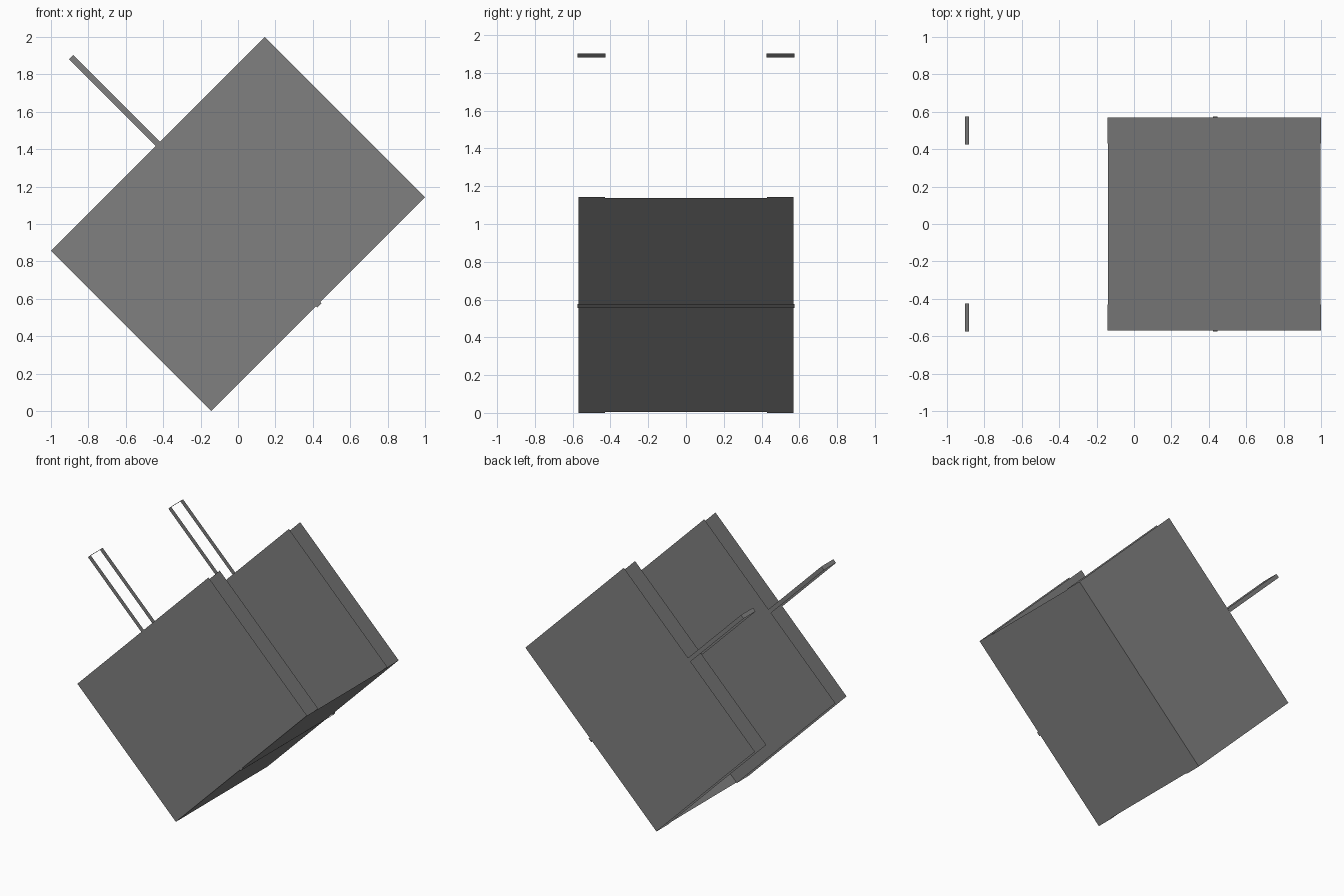
import bpy, bmesh, math
from mathutils import Matrix, Vector

if "Cube" in bpy.data.objects:
    bpy.data.objects.remove(bpy.data.objects["Cube"], do_unlink=True)

grey = bpy.data.materials.new("mid_grey")
grey.use_nodes = True
COLOUR = (0.216, 0.216, 0.216, 1)
grey.diffuse_color = COLOUR
grey.node_tree.nodes["Principled BSDF"].inputs["Base Color"].default_value = COLOUR

# Tilted frame: local x runs along the floor, local z is the wall height
TILT = Matrix.Translation((-0.142, 0, 0)) @ Matrix.Rotation(math.radians(-45), 4, 'Y')
LENGTH, HEIGHT = 1.615, 1.213
OUTER, INNER = 0.57, 0.43
MID = LENGTH / 2
STRIP = 0.016          # half width of handles and strap


def open_box(name, low, high, keep):
    """Box between two corners that keeps only the faces with the listed normals."""
    low, high = Vector(low), Vector(high)
    size = high - low
    bm = bmesh.new()
    bmesh.ops.create_cube(bm, size=1)
    bm.normal_update()
    drop = [f for f in bm.faces
            if not any(f.normal.dot(Vector(k)) > 0.9 for k in keep)]
    bmesh.ops.delete(bm, geom=drop, context='FACES')
    bm.transform(TILT @ Matrix.Translation((low + high) / 2)
                 @ Matrix.Diagonal((size.x, size.y, size.z, 1)))
    mesh = bpy.data.meshes.new(name)
    bm.to_mesh(mesh)
    bm.free()
    mesh.materials.append(grey)
    obj = bpy.data.objects.new(name, mesh)
    bpy.context.collection.objects.link(obj)
    return obj


SIDES = [(0, 1, 0), (0, -1, 0)]
UP, DOWN = (0, 0, 1), (0, 0, -1)

# Double-skinned walls and the handle rising from each
for label, s in (("front", -1), ("back", 1)):
    y0, y1 = sorted((s * INNER, s * OUTER))
    open_box(label + "_wall", (0, y0, 0), (LENGTH, y1, HEIGHT), SIDES + [DOWN])
    y0, y1 = sorted((s * (INNER - 0.005), s * (OUTER + 0.005)))
    open_box(label + "_handle", (MID - STRIP, y0, HEIGHT - 0.004),
             (MID + STRIP, y1, 1.869), SIDES + [UP])

# Floor between the walls
open_box("floor", (0.005, -INNER, 0), (LENGTH - 0.005, INNER, 0.1), [DOWN])

# Thin strap across the underside
open_box("floor_strap", (MID - STRIP, -OUTER - 0.005, -0.008),
         (MID + STRIP, OUTER + 0.005, 0.004), SIDES + [DOWN])
